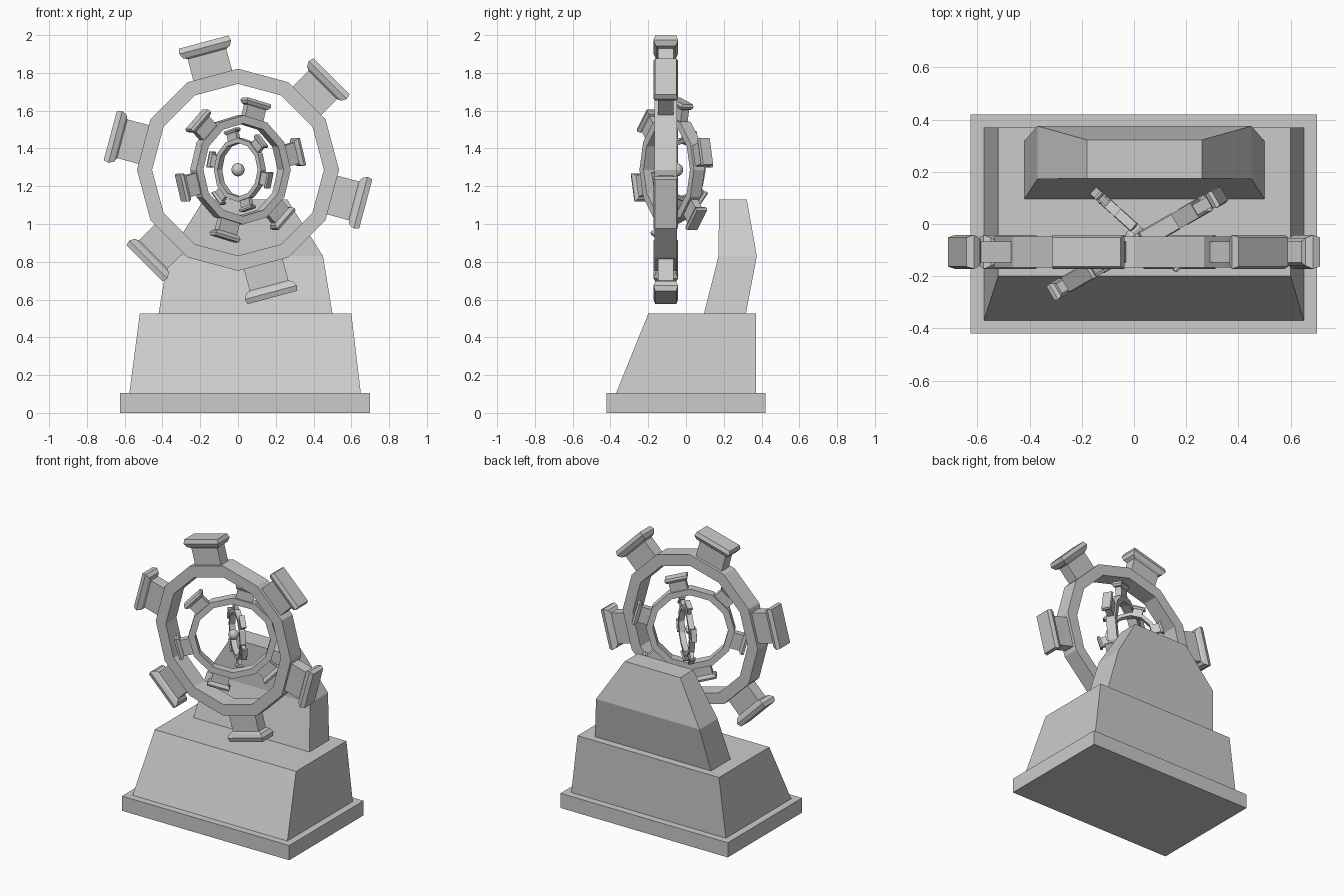
import bpy, bmesh
from math import sin, cos, pi, radians
from mathutils import Matrix, Vector

if "Cube" in bpy.data.objects:
    bpy.data.objects.remove(bpy.data.objects["Cube"])


def finish(bm, name):
    bmesh.ops.recalc_face_normals(bm, faces=bm.faces)
    me = bpy.data.meshes.new(name)
    bm.to_mesh(me)
    bm.free()
    ob = bpy.data.objects.new(name, me)
    bpy.context.collection.objects.link(ob)
    return ob


def loft(bm, loops, closed=False):
    """Bridge equal-length point loops; cap the ends, or join last to first."""
    rows = [[bm.verts.new(p) for p in loop] for loop in loops]
    n = len(rows[0])
    pairs = list(zip(rows, rows[1:])) + ([(rows[-1], rows[0])] if closed else [])
    for a, b in pairs:
        for i in range(n):
            j = (i + 1) % n
            bm.faces.new((a[i], a[j], b[j], b[i]))
    if not closed:
        bm.faces.new(rows[0])
        bm.faces.new(rows[-1])


def stacked_block(name, levels):
    """Tapered block from (z, x0, x1, y0, y1) levels."""
    bm = bmesh.new()
    loft(bm, [[(x0, y0, z), (x1, y0, z), (x1, y1, z), (x0, y1, z)]
              for z, x0, x1, y0, y1 in levels])
    return finish(bm, name)


def wheel(name, centre, scale, yaw, first_angle):
    """Twelve-sided ring with six flared studs, facing -y before the yaw."""
    place = (Matrix.Translation(centre) @ Matrix.Rotation(radians(yaw), 4, 'Z')
             @ Matrix.Scale(scale, 4))
    # ring
    bm = bmesh.new()
    section = [(0.455, -0.06), (0.535, -0.06), (0.535, 0.06), (0.455, 0.06)]
    loft(bm, [[(r * cos(k * pi / 6), y, r * sin(k * pi / 6)) for r, y in section]
              for k in range(12)], closed=True)
    bm.transform(place)
    finish(bm, name + "_ring")
    # studs: (radius, half width, half depth) from neck to flared cap
    profile = [(0.49, 0.106, 0.04), (0.635, 0.106, 0.04), (0.645, 0.128, 0.053),
               (0.672, 0.142, 0.065), (0.70, 0.135, 0.056)]
    bm = bmesh.new()
    for k in range(6):
        a = radians(first_angle + 60 * k)
        out, side = Vector((cos(a), 0, sin(a))), Vector((-sin(a), 0, cos(a)))
        loft(bm, [[out * r + side * (w * sx) + Vector((0, d * sy, 0))
                   for sx, sy in ((-1, -1), (1, -1), (1, 1), (-1, 1))]
                  for r, w, d in profile])
    bm.transform(place)
    finish(bm, name + "_studs")


# pedestal
stacked_block("base_plate", [(0, -0.625, 0.70, -0.42, 0.42),
                             (0.105, -0.625, 0.70, -0.42, 0.42)])
stacked_block("plinth", [(0.105, -0.575, 0.65, -0.37, 0.37),
                         (0.525, -0.52, 0.60, -0.20, 0.37)])
stacked_block("back_support", [(0.525, -0.42, 0.50, 0.095, 0.317),
                               (0.83, -0.37, 0.45, 0.172, 0.375),
                               (1.13, -0.18, 0.26, 0.175, 0.322)])

# nested wheels
wheel("outer", (0, -0.107, 1.287), 1.0, 0, 45)
wheel("middle", (0.013, -0.074, 1.287), 0.54, 30, 15)
wheel("inner", (0.01, -0.022, 1.287), 0.315, -42, 45)

# centre ball
bm = bmesh.new()
bmesh.ops.create_uvsphere(bm, u_segments=12, v_segments=8, radius=0.035)
bm.transform(Matrix.Translation((0, -0.05, 1.287)))
finish(bm, "centre_ball")
